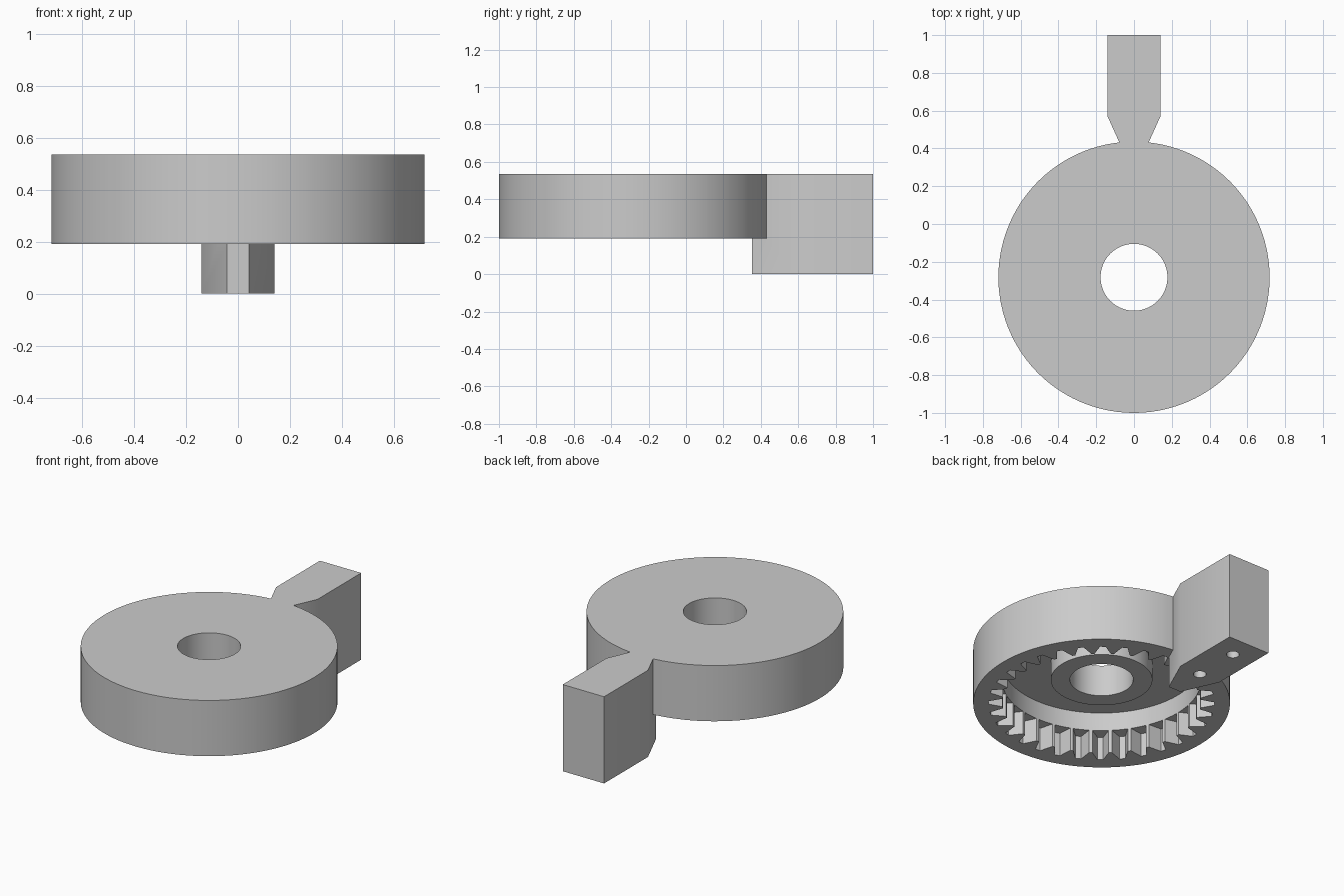
import bpy, bmesh
from math import sin, cos, tau

cube = bpy.data.objects.get("Cube")
if cube:
    bpy.data.objects.remove(cube)

grey = bpy.data.materials.new("plain grey")
grey.use_nodes = True
grey.diffuse_color = (0.6, 0.6, 0.6, 1)
grey.node_tree.nodes["Principled BSDF"].inputs["Base Color"].default_value = (0.6, 0.6, 0.6, 1)

TEETH = 32
# Corners of one tooth as fractions of the pitch: two at the tip, two at the root
TOOTH_CORNERS = (-0.08, 0.08, 0.37, 0.63)
ANGLES = [tau * (t + c) / TEETH for t in range(TEETH) for c in TOOTH_CORNERS]
CENTRE_Y = -0.282
TOP, RIM, TOOTH_TOP, BOSS, CEILING = 0.535, 0.191, 0.335, 0.342, 0.448
OUTER, ROOT, TIP, HUB, BORE = 0.718, 0.632, 0.555, 0.284, 0.177


def finish(name, bm):
    bmesh.ops.recalc_face_normals(bm, faces=bm.faces)
    mesh = bpy.data.meshes.new(name)
    bm.to_mesh(mesh)
    bm.free()
    mesh.materials.append(grey)
    obj = bpy.data.objects.new(name, mesh)
    bpy.context.collection.objects.link(obj)
    return obj


def combine(target, other, operation):
    mod = target.modifiers.new(operation.lower(), 'BOOLEAN')
    mod.object, mod.operation, mod.solver = other, operation, 'EXACT'
    bpy.ops.object.select_all(action='DESELECT')
    target.select_set(True)
    bpy.context.view_layer.objects.active = target
    bpy.ops.object.modifier_apply(modifier=mod.name)
    bpy.data.objects.remove(other)


def circle(radius):
    return lambda i: radius


def toothed(i):
    return TIP if i % 4 < 2 else ROOT


# Round housing: a closed section swept round, with a toothed lower recess
section = [(circle(OUTER), TOP), (circle(OUTER), RIM),
           (toothed, RIM), (toothed, TOOTH_TOP),
           (circle(TIP), TOOTH_TOP), (circle(TIP), CEILING),
           (circle(HUB), CEILING), (circle(HUB), BOSS),
           (circle(BORE), BOSS), (circle(BORE), TOP)]
bm = bmesh.new()
loops = [[bm.verts.new((radius(i) * cos(a), CENTRE_Y + radius(i) * sin(a), z))
          for i, a in enumerate(ANGLES)] for radius, z in section]
for k, loop in enumerate(loops):
    other = loops[(k + 1) % len(loops)]
    for i in range(len(loop)):
        j = (i + 1) % len(loop)
        bm.faces.new((loop[i], loop[j], other[j], other[i]))
bmesh.ops.remove_doubles(bm, verts=bm.verts, dist=0.0005)
housing = finish("gear_housing", bm)

# Mounting arm: tapered outline raised to the housing top
half = [(0.042, 0.353), (0.141, 0.572), (0.141, 1.0)]
outline = half + [(-x, y) for x, y in reversed(half)]
bm = bmesh.new()
base = bm.faces.new([bm.verts.new((x, y, 0)) for x, y in outline])
raised = bmesh.ops.extrude_face_region(bm, geom=[base])
bmesh.ops.translate(bm, vec=(0, 0, TOP),
                    verts=[v for v in raised["geom"] if isinstance(v, bmesh.types.BMVert)])
arm = finish("mounting_arm", bm)

# Two blind screw holes under the arm
for y in (0.572, 0.86):
    bm = bmesh.new()
    bmesh.ops.create_cone(bm, cap_ends=True, segments=24, radius1=0.036, radius2=0.036, depth=0.5)
    bmesh.ops.translate(bm, vec=(0, y, 0), verts=bm.verts)
    combine(arm, finish("screw_hole_cutter", bm), 'DIFFERENCE')

# One solid piece, smooth round the curves and sharp at the corners
combine(housing, arm, 'UNION')
bpy.ops.object.shade_smooth_by_angle(angle=0.45)
